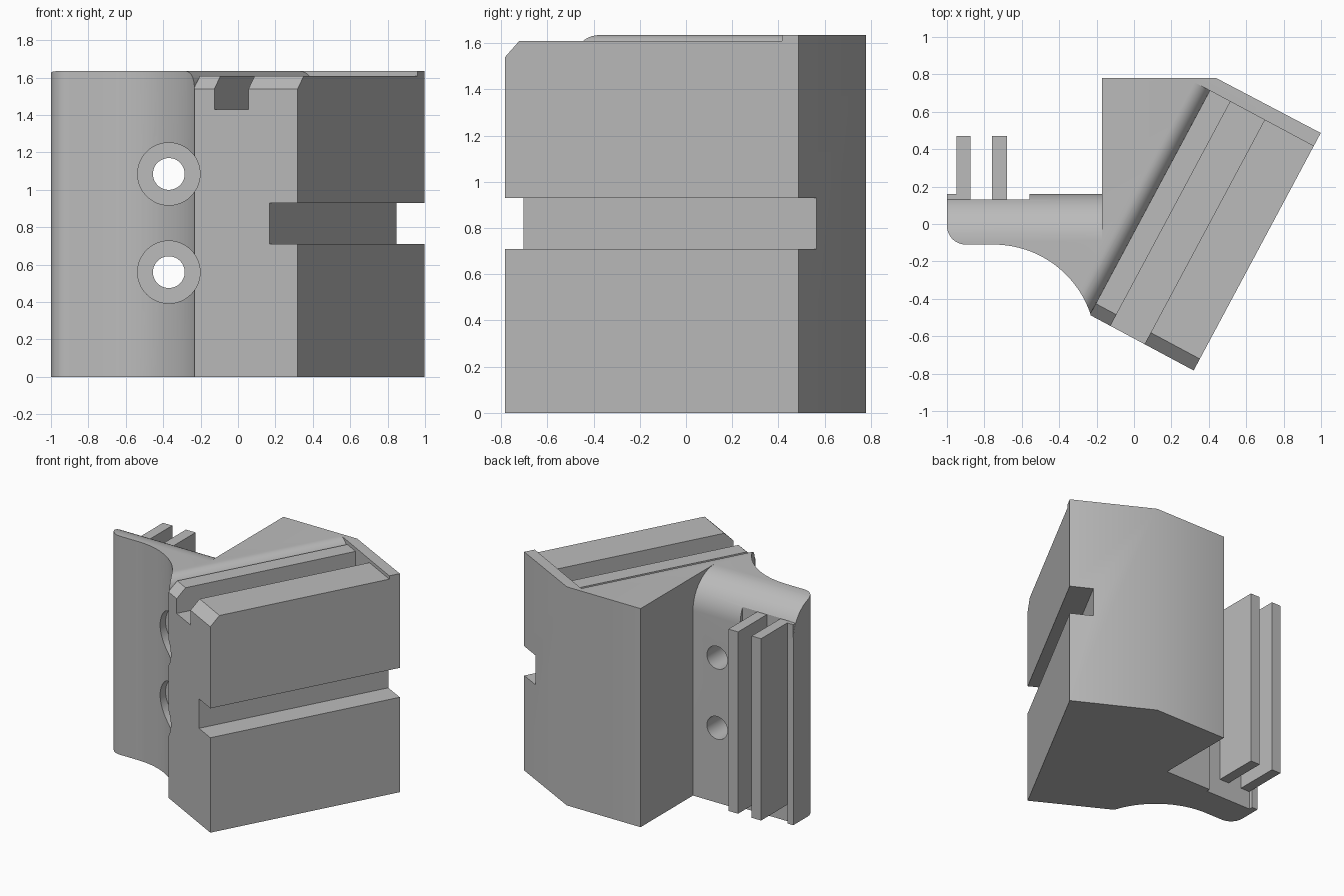
import bpy, bmesh, math
from mathutils import Vector, Matrix

if "Cube" in bpy.data.objects:
    bpy.data.objects.remove(bpy.data.objects["Cube"])

H = 1.635
UP = Vector((0, 0, 1))
X, Y = Vector((1, 0, 0)), Vector((0, 1, 0))
U = Vector((0.472, 0.882, 0)).normalized()    # along the angled block
V = Vector((U.y, -U.x, 0))                    # across the angled block
CORNER = Vector((-0.21, -0.5, 0))

grey = bpy.data.materials.new("plain grey")
grey.use_nodes = True
grey.diffuse_color = (0.5, 0.5, 0.5, 1)
grey.node_tree.nodes["Principled BSDF"].inputs["Base Color"].default_value = (0.5, 0.5, 0.5, 1)


def finish(name, bm):
    bmesh.ops.recalc_face_normals(bm, faces=bm.faces)
    mesh = bpy.data.meshes.new(name)
    bm.to_mesh(mesh)
    bm.free()
    mesh.materials.append(grey)
    ob = bpy.data.objects.new(name, mesh)
    bpy.context.collection.objects.link(ob)
    return ob


def prism(name, pts, origin, a, b, sweep, flip=False):
    """Extrude a profile on axes a, b; flip mirrors it top to bottom."""
    bm = bmesh.new()
    f = bm.faces.new([bm.verts.new(origin + a * p + b * q) for p, q in pts])
    r = bmesh.ops.extrude_face_region(bm, geom=[f])
    bmesh.ops.translate(bm, vec=sweep, verts=[v for v in r["geom"] if isinstance(v, bmesh.types.BMVert)])
    if flip:
        for v in bm.verts:
            v.co.z = H - v.co.z
    return finish(name, bm)


def rect(x0, x1, y0, y1):
    return [(x0, y0), (x1, y0), (x1, y1), (x0, y1)]


def cylinder(name, x, z, radius, y0, y1):
    bm = bmesh.new()
    m = Matrix.Translation((x, (y0 + y1) / 2, z)) @ Matrix.Rotation(math.pi / 2, 4, "X")
    bmesh.ops.create_cone(bm, cap_ends=True, segments=48, radius1=radius, radius2=radius,
                          depth=y1 - y0, matrix=m)
    return finish(name, bm)


def arc(cx, cy, r, a0, a1, n):
    return [(cx + r * math.cos(math.radians(a0 + (a1 - a0) * i / n)),
             cy + r * math.sin(math.radians(a0 + (a1 - a0) * i / n))) for i in range(n + 1)]


def cut(target, cutter, op="DIFFERENCE"):
    mod = target.modifiers.new(cutter.name, "BOOLEAN")
    mod.operation, mod.solver, mod.object = op, "EXACT", cutter
    bpy.context.view_layer.objects.active = target
    bpy.ops.object.modifier_apply(modifier=mod.name)
    bpy.data.objects.remove(cutter)


# Plan outline: angled block, flared web and flat wing
outline = [(-0.17, 0.78), (0.44, 0.78)]
outline += [tuple((CORNER + V * v + U * u).xy) for v, u in ((0.6, 1.44), (0.6, 0), (-0.025, 0))]
outline += arc(-0.75, -0.656, 0.546, 18, 90, 20)
outline += arc(-0.9, -0.01, 0.1, 270, 180, 8)
outline += [(-1, 0.16), (-0.17, 0.16)]
body = prism("angled_block_with_wing", outline, Vector(), X, Y, UP * H)

for flip in (False, True):
    # Rounded back edge of the wing
    round_edge = arc(-0.09, H - 0.25, 0.25, 90, 0, 16) + [(0.3, H - 0.25), (0.3, H + 0.1), (-0.09, H + 0.1)]
    cut(body, prism("wing_round", round_edge, X * -1.1, Y, UP, X * 0.93, flip))
    # Lowered end face with rounded shoulder, low rail and slot
    steps = arc(-0.12, H - 0.09, 0.09, 90, 0, 10)
    steps += [(-0.03, 1.608), (0.095, 1.608), (0.095, 1.43), (0.302, 1.43),
              (0.302, 1.61), (0.8, 1.61), (0.8, 1.8), (-0.12, 1.8)]
    cut(body, prism("end_steps", steps, CORNER - U * 0.3, V, UP, U * 1.66, flip))
    # Front chamfer
    wedge = [(-0.1, 1.44), (0.17, 1.71), (-0.1, 1.71)]
    cut(body, prism("front_chamfer", wedge, CORNER - V * 0.03, U, UP, V * 0.8, flip))

# Long groove in the outer side
cut(body, prism("side_groove", rect(0.43, 0.8, 0.71, 0.93), CORNER - U * 0.3, V, UP, U * 2))
# Shallow recess in the back of the wing
cut(body, prism("wing_recess", rect(-0.95, -0.56, 0.13, 0.3), UP * -0.1, X, Y, UP * 2))

# Counterbored screw holes
for z in (0.56, 1.085):
    cut(body, cylinder("counterbore", -0.37, z, 0.167, -0.8, -0.09))
    cut(body, cylinder("screw_hole", -0.37, z, 0.085, -0.5, 0.5))

# Pair of upright ribs behind the wing
for side, x0, x1 in (("right", -0.95, -0.873), ("left", -0.76, -0.68)):
    prism(side + "_rib", rect(x0, x1, 0.1, 0.47), UP * 0.14, X, Y, UP * 1.36)
prism("wing_edge_pad", rect(-0.999, -0.95, 0.1, 0.16), UP * 0.14, X, Y, UP * 1.36)

# Smooth shading on the curves only
bpy.ops.object.select_all(action="DESELECT")
body.select_set(True)
bpy.context.view_layer.objects.active = body
bpy.ops.object.shade_smooth_by_angle(angle=math.radians(30))
